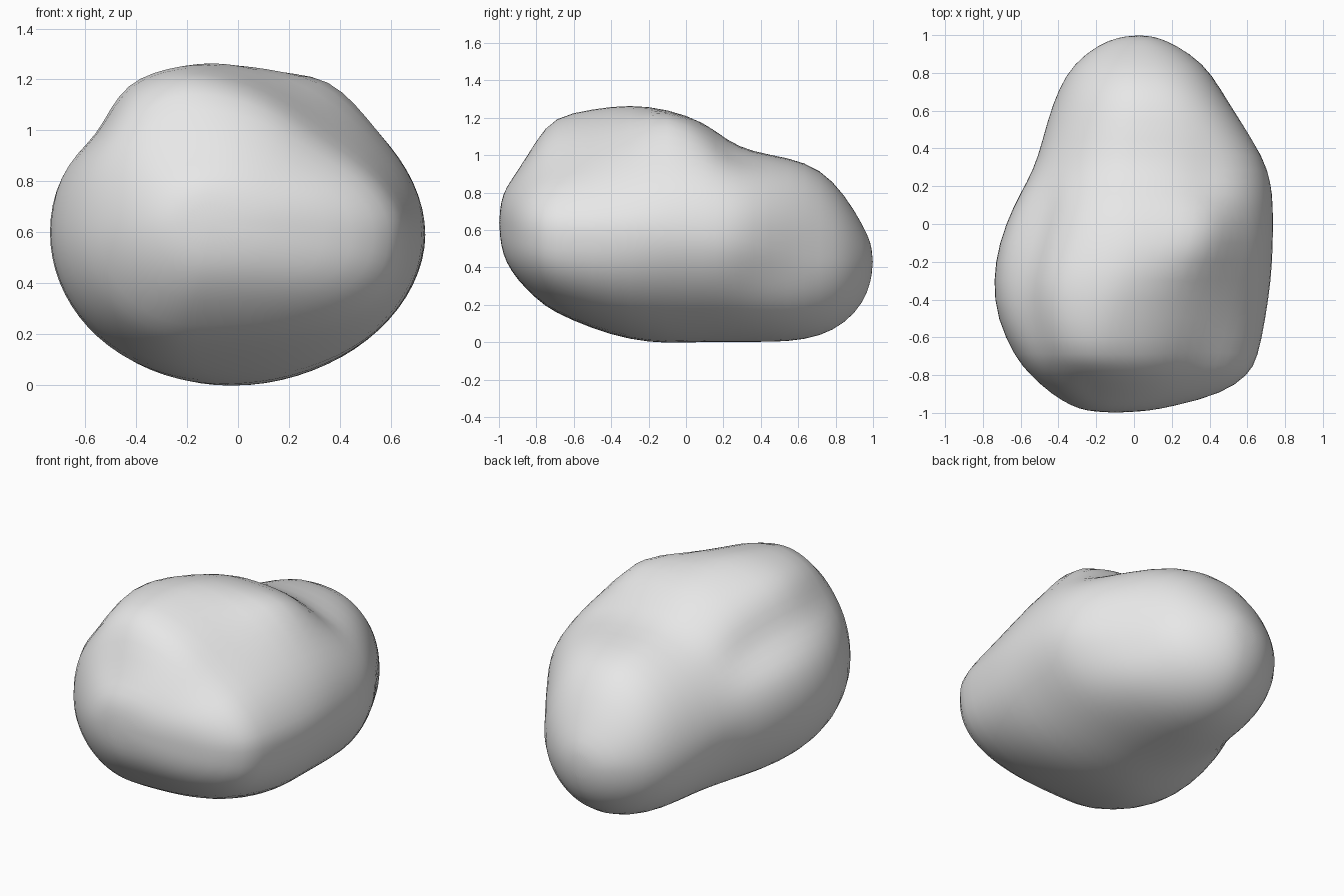
import bpy, bmesh, math
from mathutils import Vector

if "Cube" in bpy.data.objects:
    bpy.data.objects.remove(bpy.data.objects["Cube"])

# Cross-sections from front to back:
# y, left x, right x, top z, bottom z, ridge x, waist z, fullness of the upper right
SECTIONS = [
    (-.99, -.25, .08, .75, .52, -.12, .64, 2),
    (-.965, -.33, .21, .83, .43, -.12, .63, 2),
    (-.90, -.44, .47, .93, .33, -.15, .61, 1.9),
    (-.80, -.55, .61, 1.10, .23, -.18, .61, 1.7),
    (-.71, -.63, .66, 1.21, .16, -.19, .61, 1.6),
    (-.50, -.73, .70, 1.25, .07, -.17, .60, 1.6),
    (-.30, -.75, .73, 1.275, .01, -.10, .60, 1.65),
    (-.10, -.72, .74, 1.25, -.01, -.02, .60, 1.85),
    (.10, -.64, .74, 1.18, 0, 0, .58, 2),
    (.22, -.57, .73, 1.08, 0, 0, .56, 2.2),
    (.35, -.51, .70, 1.02, 0, 0, .53, 2.4),
    (.55, -.46, .58, .99, 0, .02, .47, 2.5),
    (.72, -.40, .46, .93, .03, .03, .45, 2.4),
    (.85, -.32, .37, .79, .10, .03, .44, 2.2),
    (.95, -.19, .22, .62, .21, .03, .44, 2),
    (.99, -.08, .12, .53, .33, .03, .43, 2),
]
# Local swellings and hollows: centre, radius, push
DENTS = [
    ((.34, -.05, 1.14), .15, .09),      # plateau corner
    ((.34, -.70, .95), .20, -.05),      # slope in front of the plateau
    ((.38, .22, 1.00), .12, -.03),      # step behind the plateau
    ((-.50, -.56, 1.00), .12, -.05),    # groove along the left side
    ((-.55, -.38, .98), .12, -.07),
    ((-.54, -.16, .97), .13, -.09),
    ((-.49, .08, .92), .13, -.07),
    ((-.40, -.38, 1.14), .13, .04),     # rim above the groove
    ((-.24, -.84, 1.00), .13, -.04),    # step at the front
    ((.60, .45, .38), .17, -.05),       # hollow on the right side
]
AROUND = 36


def sculpt(p):
    """Push a surface point along its outward direction near each dent."""
    out = (p - Vector((0, p.y * .7, .55))).normalized()
    push = sum(h * math.exp(-((p - Vector(c)).length / r) ** 2) for c, r, h in DENTS)
    return p + out * push


def section_point(section, i):
    y, left, right, top, bottom, ridge, waist, upper_right = section
    a = 2 * math.pi * i / AROUND
    c, s = math.cos(a), math.sin(a)
    # The lower right is boxier towards the front
    lower_right = 1.9 + .8 * min(1, max(0, -y - .1) / .6)
    if c > 0:
        n = upper_right if s > 0 else lower_right
    else:
        n = 1.9 if s > 0 else 2
    u, v = abs(c) ** (2 / n), abs(s) ** (2 / n)
    x = ridge + u * ((right if c > 0 else left) - ridge)
    z = waist + v * ((top if s > 0 else bottom) - waist)
    return sculpt(Vector((x, y, z)))


# Loft the boulder and close both ends on a pole
bm = bmesh.new()
rings = [[bm.verts.new(section_point(s, i)) for i in range(AROUND)] for s in SECTIONS]
front = bm.verts.new((-.1, -1, .64))
back = bm.verts.new((.03, 1, .43))
for i in range(AROUND):
    j = (i + 1) % AROUND
    for r0, r1 in zip(rings, rings[1:]):
        bm.faces.new((r0[i], r0[j], r1[j], r1[i]))
    bm.faces.new((front, rings[0][j], rings[0][i]))
    bm.faces.new((back, rings[-1][i], rings[-1][j]))
bmesh.ops.recalc_face_normals(bm, faces=bm.faces)
for f in bm.faces:
    f.smooth = True
mesh = bpy.data.meshes.new("boulder")
bm.to_mesh(mesh)
bm.free()

boulder = bpy.data.objects.new("boulder", mesh)
bpy.context.collection.objects.link(boulder)
soften = boulder.modifiers.new("soften", 'SUBSURF')
soften.levels = soften.render_levels = 1

# Stone colour
stone = bpy.data.materials.new("light grey stone")
stone.use_nodes = True
stone.diffuse_color = (.8, .8, .8, 1)
stone.node_tree.nodes["Principled BSDF"].inputs["Base Color"].default_value = (.8, .8, .8, 1)
mesh.materials.append(stone)
